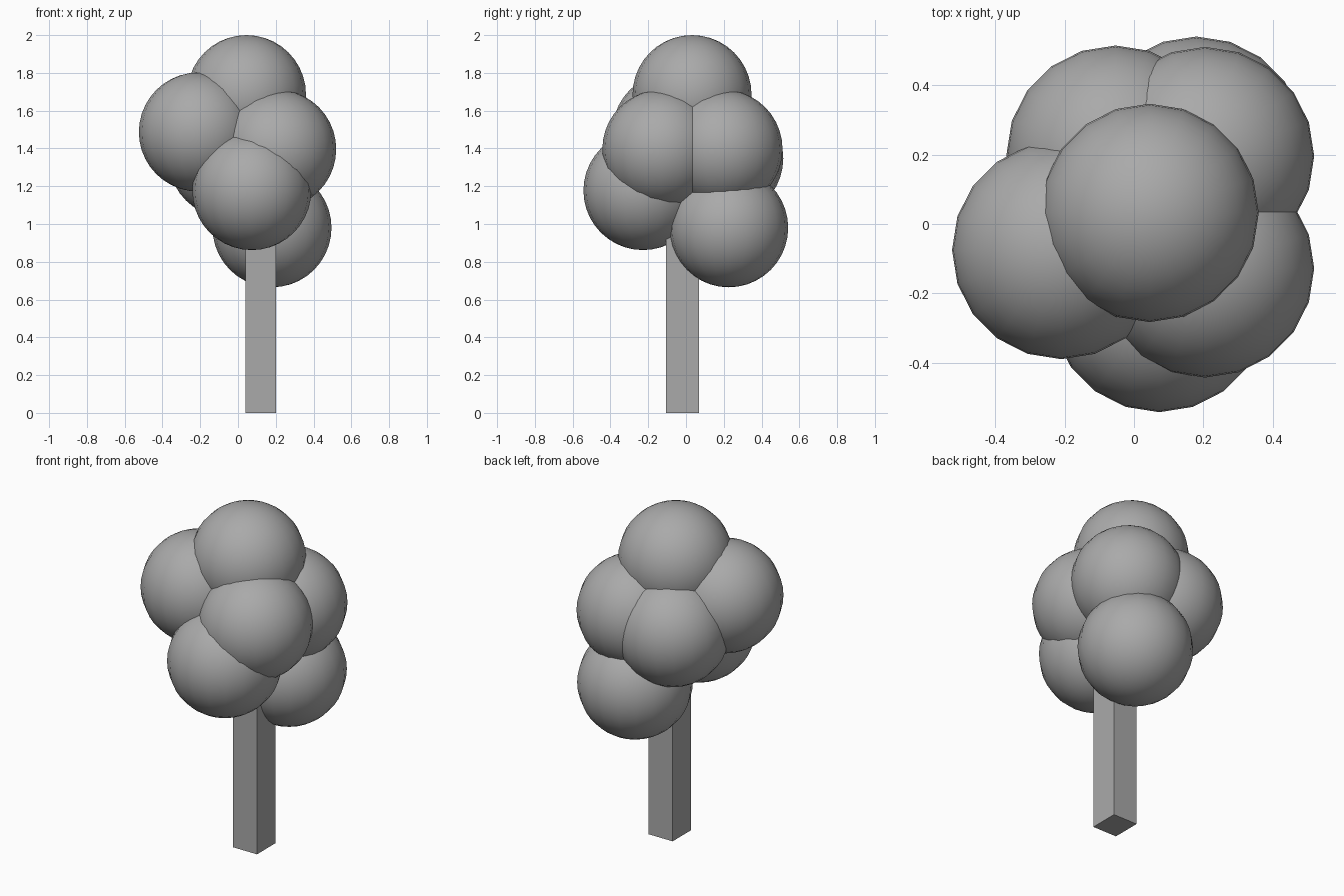
import bpy

cube = bpy.data.objects.get("Cube")
if cube:
    bpy.data.objects.remove(cube, do_unlink=True)

# One plain grey for the whole tree
grey = bpy.data.materials.new("plain_grey")
grey.use_nodes = True
colour = (0.4, 0.4, 0.4, 1)
grey.diffuse_color = colour
grey.node_tree.nodes["Principled BSDF"].inputs["Base Color"].default_value = colour

RADIUS = 0.315


def foliage(name, centre):
    """Add one round, smooth clump of leaves."""
    bpy.ops.mesh.primitive_uv_sphere_add(segments=20, ring_count=20, radius=RADIUS, location=centre)
    ball = bpy.context.object
    ball.name = name
    ball.data.materials.append(grey)
    bpy.ops.object.shade_smooth()


# Square trunk, its top hidden inside the foliage
bpy.ops.mesh.primitive_cube_add(size=1, location=(0.12, -0.018, 0.6))
trunk = bpy.context.object
trunk.name = "trunk"
trunk.scale = (0.16, 0.175, 1.2)
trunk.data.materials.append(grey)

# Crown of overlapping clumps
clumps = {
    "foliage_top": (0.045, 0.032, 1.685),
    "foliage_right": (-0.21, -0.075, 1.487),
    "foliage_left_front": (0.205, -0.128, 1.396),
    "foliage_left_back": (0.205, 0.196, 1.396),
    "foliage_right_back": (-0.053, 0.2, 1.347),
    "foliage_low_front": (0.073, -0.228, 1.177),
    "foliage_low_back": (0.18, 0.226, 0.98),
}
for name, centre in clumps.items():
    foliage(name, centre)
